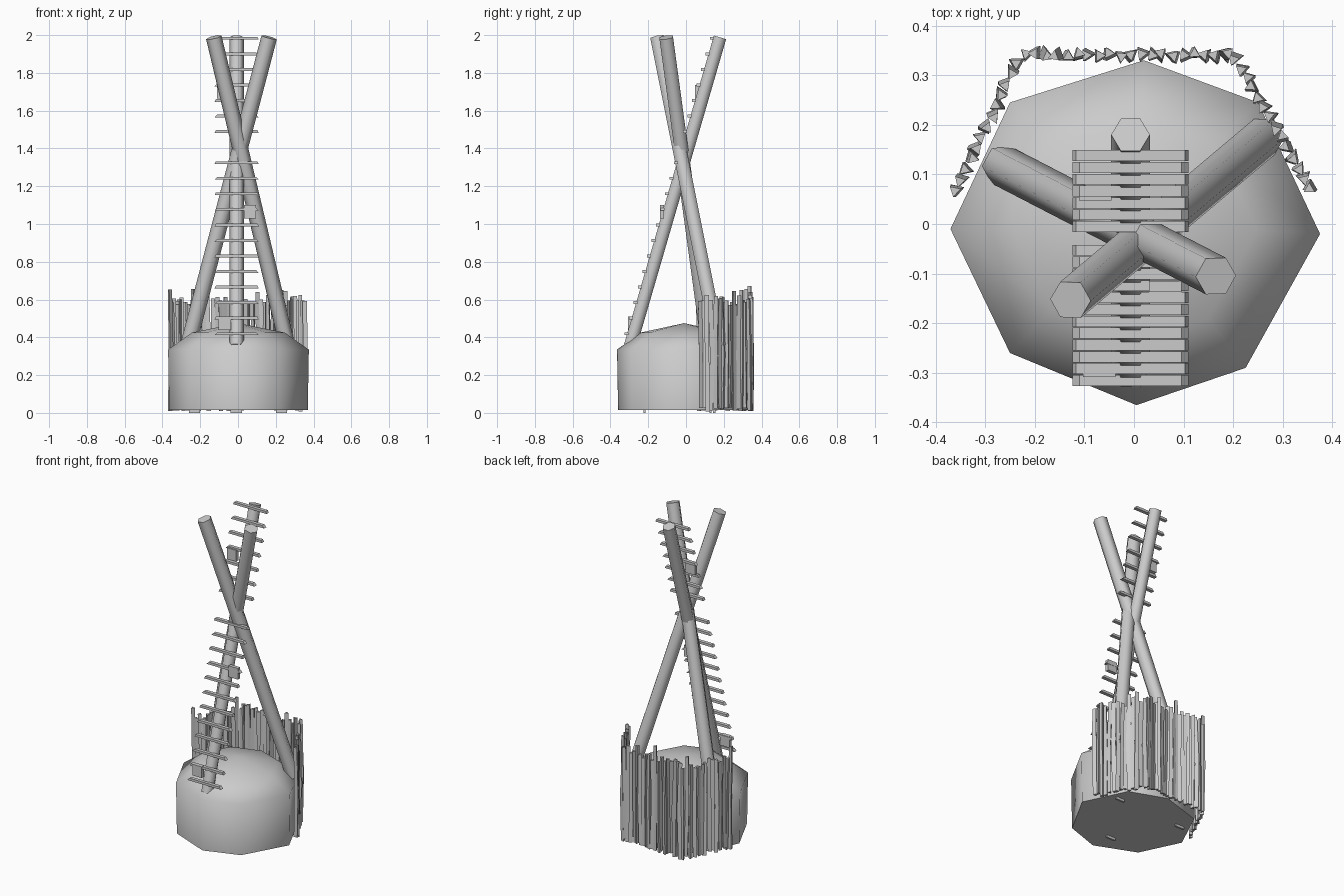
import bpy, bmesh, math, random
from mathutils import Vector

if "Cube" in bpy.data.objects:
    bpy.data.objects.remove(bpy.data.objects["Cube"])

rnd = random.Random(4)


def finish(name, bm, angle=50):
    bmesh.ops.recalc_face_normals(bm, faces=bm.faces[:])
    me = bpy.data.meshes.new(name)
    bm.to_mesh(me)
    bm.free()
    ob = bpy.data.objects.new(name, me)
    bpy.context.collection.objects.link(ob)
    if angle:
        bpy.ops.object.select_all(action='DESELECT')
        ob.select_set(True)
        bpy.context.view_layer.objects.active = ob
        bpy.ops.object.shade_smooth_by_angle(angle=math.radians(angle))
    return ob


def loft(bm, rings):
    """Skin a stack of equal-length point rings and cap both ends."""
    vs = [[bm.verts.new(p) for p in ring] for ring in rings]
    n = len(vs[0])
    for a, b in zip(vs, vs[1:]):
        for i in range(n):
            j = (i + 1) % n
            bm.faces.new((a[i], a[j], b[j], b[i]))
    bm.faces.new(vs[0])
    bm.faces.new(vs[-1])
    return vs


def box(bm, c, size, taper=1.0):
    """Box whose top face is scaled in x by taper."""
    rings = []
    for s, k in ((-1, 1), (1, taper)):
        rings.append([(c[0] + u * size[0] / 2 * k, c[1] + v * size[1] / 2, c[2] + s * size[2] / 2)
                      for u, v in ((-1, -1), (1, -1), (1, 1), (-1, 1))])
    loft(bm, rings)


# Earth mound: eight-sided wall with a low dome
outline = [(-.37, -.01), (-.25, -.26), (.005, -.365), (.225, -.29),
           (.375, -.02), (.25, .245), (.02, .33), (-.25, .245)]
bm = bmesh.new()
rings = [[(x * k, y * k, z) for x, y in outline] for k, z in ((.985, .015), (1, .335), (.66, .425))]
vs = loft(bm, rings)
cap = [f for f in bm.faces if all(v in vs[2] for v in f.verts)]
peak = bmesh.ops.poke(bm, faces=cap)['verts'][0]
peak.co = (0, -.01, .475)
finish("mound", bm, 60)


# Three crossed poles
def pole(name, bottom, top, r=.039):
    a, b = Vector(bottom), Vector(top)
    d = (b - a).normalized()
    u = Vector((1, 0, 0))
    u = (u - d * u.dot(d)).normalized()
    w = d.cross(u)
    bm = bmesh.new()
    loft(bm, [[p + (u * math.cos(t) + w * math.sin(t)) * r
               for t in [i * math.tau / 6 for i in range(6)]] for p in (a, b)])
    finish(name, bm, 61)


pole("ladder_pole", (-.007, -.295, .355), (-.007, .18, 1.988))
pole("right_pole", (.262, .175, .35), (-.128, -.153, 1.988), .042)
pole("left_pole", (-.266, .118, .35), (.165, -.105, 1.988), .042)

# Pole feet just showing under the mound
bm = bmesh.new()
for x, y in ((.23, .15), (-.23, .13), (-.01, -.22)):
    box(bm, (x, y, .015), (.06, .012, .03))
finish("pole_feet", bm, 0)

# Ladder rungs on the front of the leaning pole, one missing at the crossing
bm = bmesh.new()
for i in range(20):
    if i == 7:
        continue
    z = 1.983 - i * .0823
    box(bm, (-.007, .138 - (1.983 - z) * .29, z), (.234, .022, .015), .88 if i % 2 else .94)
finish("ladder_rungs", bm, 0)

# Small boards between rungs
bm = bmesh.new()
for x, z in ((-.078, 1.70), (.063, 1.065), (-.07, .475)):
    box(bm, (x, .14 - (1.983 - z) * .29, z), (.065, .022, .07))
finish("ladder_boards", bm, 0)

# Picket fence wrapped round the back
path = [Vector(p) for p in ((-.362, .06), (-.228, .342), (.2, .34), (.362, .06))]
counts = (13, 20, 14)
bm = bmesh.new()
for a, b, n in zip(path, path[1:], counts):
    for i in range(n):
        p = a.lerp(b, (i + .3) / n)
        height = rnd.uniform(.57, .625)
        if rnd.random() < .12:
            height = rnd.uniform(.64, .675)
        spin = rnd.uniform(0, math.tau / 3)
        levels = []
        for z, r in ((rnd.uniform(.008, .03), .014), (height * .5, .015), (height, .013)):
            ox, oy = rnd.uniform(-.005, .005), rnd.uniform(-.005, .005)
            levels.append([(p.x + ox + r * math.cos(spin + k * math.tau / 3),
                            p.y + oy + r * math.sin(spin + k * math.tau / 3), z) for k in range(3)])
        loft(bm, levels)
finish("picket_fence", bm, 40)
